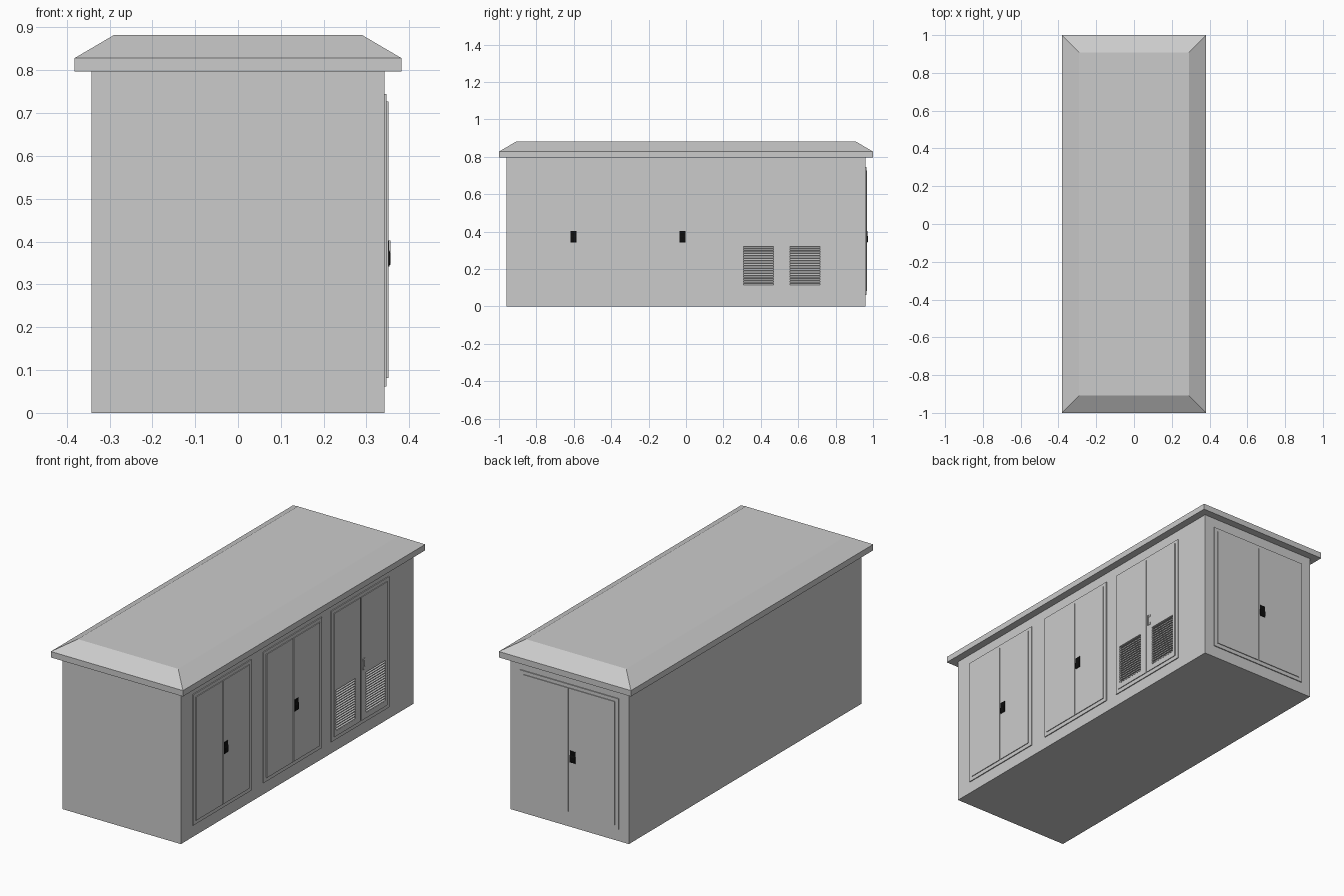
import bpy, bmesh
from mathutils import Matrix

if "Cube" in bpy.data.objects:
    bpy.data.objects.remove(bpy.data.objects["Cube"])


def material(name, v):
    m = bpy.data.materials.new(name)
    m.diffuse_color = (v, v, v, 1)
    m.use_nodes = True
    m.node_tree.nodes["Principled BSDF"].inputs["Base Color"].default_value = m.diffuse_color
    return m


GREY = material("painted metal grey", 0.6)
BLACK = material("handle black", 0.004)


def finish(bm, name, mat, place=None):
    if place:
        bm.transform(place)
    bmesh.ops.recalc_face_normals(bm, faces=bm.faces)
    me = bpy.data.meshes.new(name)
    bm.to_mesh(me)
    bm.free()
    ob = bpy.data.objects.new(name, me)
    me.materials.append(mat)
    bpy.context.collection.objects.link(ob)
    return ob


def add_box(bm, lo, hi):
    size = [b - a for a, b in zip(lo, hi)]
    mid = [(a + b) / 2 for a, b in zip(lo, hi)]
    bmesh.ops.create_cube(bm, size=1, matrix=Matrix.Translation(mid) @ Matrix.Diagonal((*size, 1)))


def box(name, lo, hi, mat=GREY, place=None):
    bm = bmesh.new()
    add_box(bm, lo, hi)
    return finish(bm, name, mat, place)


def add_prism(bm, profile, u0, u1):
    """Extrude a (depth, height) profile sideways from u0 to u1."""
    face = bm.faces.new([bm.verts.new((d, u0, z)) for d, z in profile])
    new = bmesh.ops.extrude_face_region(bm, geom=[face])["geom"]
    bmesh.ops.translate(bm, vec=(0, u1 - u0, 0),
                        verts=[g for g in new if isinstance(g, bmesh.types.BMVert)])


# Cabinet body
BX, BY = 0.342, 0.96
body = box("cabinet_body", (-BX, -BY, 0), (BX, BY, 0.80))

# Hipped roof: a straight fascia, then sloping to a flat top
bm = bmesh.new()
rings = [[bm.verts.new((sx * x, sy * y, z)) for sx, sy in ((-1, -1), (1, -1), (1, 1), (-1, 1))]
         for x, y, z in ((0.382, 1.0, 0.797), (0.382, 1.0, 0.828), (0.29, 0.908, 0.882))]
bm.faces.new(rings[0])
bm.faces.new(rings[-1])
for a, b in zip(rings, rings[1:]):
    for i in range(4):
        j = (i + 1) % 4
        bm.faces.new((a[i], a[j], b[j], b[i]))
finish(bm, "hipped_roof", GREY)


# Double door: local x is outward from the wall, local y runs along it
def door(name, place, half, handle):
    frame = box(name + "_frame", (-0.002, -half, 0.062), (0.005, half, 0.745), GREY, place)
    bm = bmesh.new()
    for u0, u1 in ((-half + 0.02, -0.003), (0.003, half - 0.02)):
        add_box(bm, (0.004, u0, 0.082), (0.009, u1, 0.727))
    leaves = finish(bm, name + "_leaves", GREY, place)
    bm = bmesh.new()
    if handle == "latch":
        # Wedge latch, thicker towards the bottom
        add_prism(bm, [(0.008, 0.403), (0.011, 0.403), (0.011, 0.38), (0.014, 0.372),
                       (0.014, 0.35), (0.011, 0.342), (0.008, 0.342)], 0.008, 0.040)
        finish(bm, name + "_latch", BLACK, place)
    else:
        # Slim pull bar on two short feet
        add_box(bm, (0.011, 0.012, 0.345), (0.014, 0.020, 0.402))
        for z in (0.345, 0.390):
            add_box(bm, (0.008, 0.012, z), (0.011, 0.030, z + 0.012))
        finish(bm, name + "_pull", GREY, place)
    return frame, leaves


def side(y):
    return Matrix.Translation((BX, y, 0))


door("side_door_front", side(-0.625), 0.24, "latch")
door("side_door_middle", side(-0.043), 0.24, "latch")
vented = door("side_door_vented", side(0.515), 0.24, "pull")
door("back_door", Matrix.Translation((0, BY, 0)) @ Matrix.Rotation(1.5707963, 4, 'Z'), 0.285, "latch")

# Louvred vents: recesses cut in the rear side door, filled with slanted slats
VENTS = ((0.307, 0.468), (0.557, 0.717))
Z0, Z1, COUNT = 0.11, 0.322, 16
bm = bmesh.new()
for y0, y1 in VENTS:
    add_box(bm, (BX - 0.008, y0, Z0), (BX + 0.03, y1, Z1))
cutter = finish(bm, "vent_cutter", GREY)
cutter.hide_render = True
cutter.hide_viewport = True
cutter.display_type = 'WIRE'
for ob in (body, *vented):
    mod = ob.modifiers.new("vent_cut", 'BOOLEAN')
    mod.object = cutter
    mod.operation = 'DIFFERENCE'
    mod.solver = 'EXACT'

bm = bmesh.new()
step = (Z1 - Z0) / COUNT
for y0, y1 in VENTS:
    for i in range(COUNT):
        z = Z0 + i * step
        add_prism(bm, [(BX - 0.008, z + step * 0.75), (BX - 0.008, z + step * 0.98),
                       (BX + 0.009, z + step * 0.3), (BX + 0.009, z + step * 0.05)], y0, y1)
finish(bm, "vent_slats", GREY)
